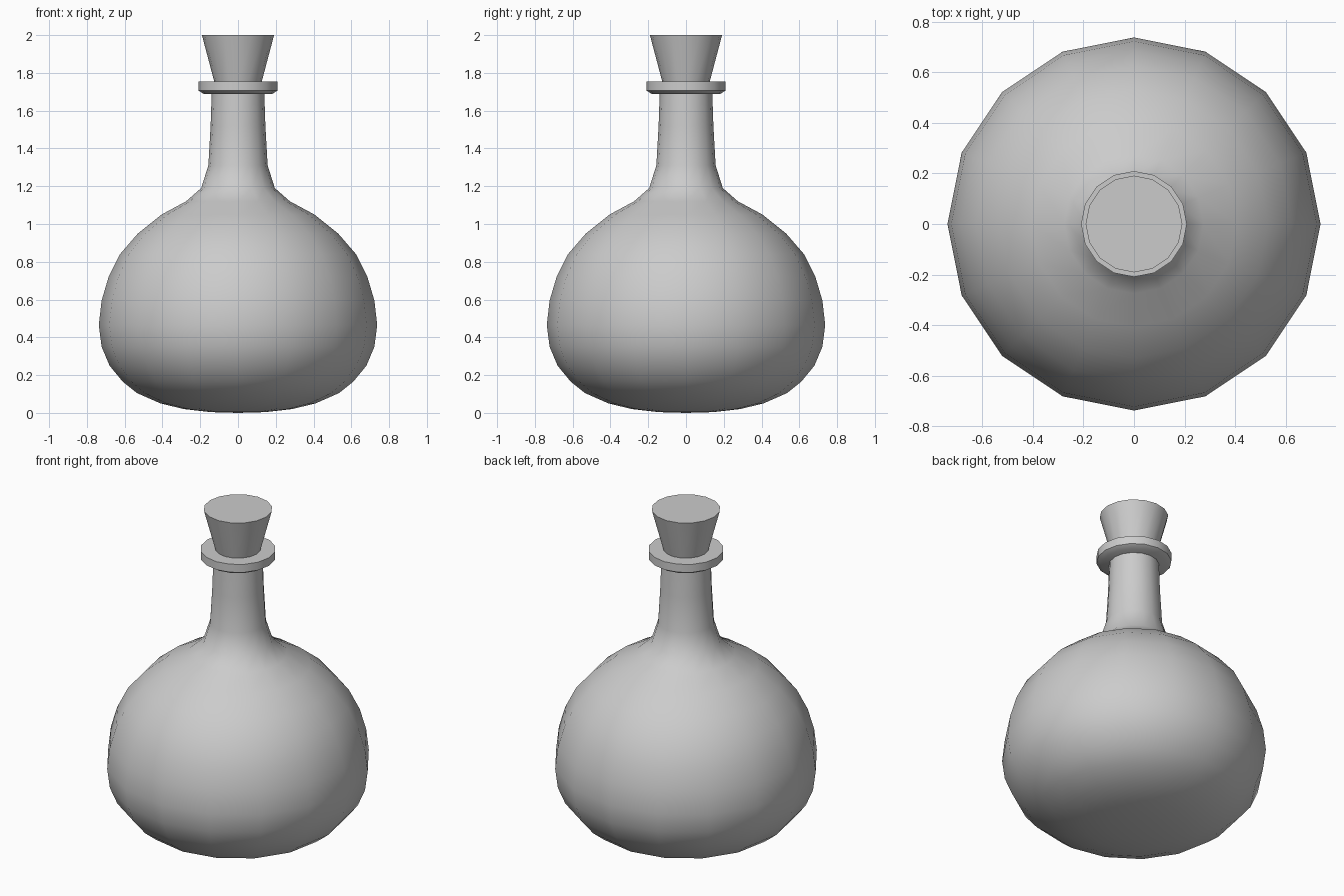
import bpy
import bmesh
from math import cos, sin, pi, radians

SIDES = 16

default = bpy.data.objects.get("Cube")
if default:
    bpy.data.objects.remove(default, do_unlink=True)

grey = bpy.data.materials.new("plain grey")
grey.use_nodes = True
colour = (0.6, 0.6, 0.6, 1)
grey.diffuse_color = colour
grey.node_tree.nodes["Principled BSDF"].inputs["Base Color"].default_value = colour


def lathe(name, profile):
    """Turn a (radius, height) profile about z; both ends are closed."""
    bm = bmesh.new()
    rings = []
    for r, z in profile:
        if r == 0:
            rings.append([bm.verts.new((0, 0, z))] * SIDES)
        else:
            rings.append([bm.verts.new((r * cos(2 * pi * i / SIDES), r * sin(2 * pi * i / SIDES), z))
                          for i in range(SIDES)])
    for low, high in zip(rings, rings[1:]):
        for i in range(SIDES):
            j = (i + 1) % SIDES
            corners = dict.fromkeys([low[i], low[j], high[j], high[i]])
            bm.faces.new(list(corners))
    for ring in (rings[0], rings[-1]):
        if ring[0] is not ring[1]:
            bm.faces.new(ring)
    bmesh.ops.recalc_face_normals(bm, faces=bm.faces)
    mesh = bpy.data.meshes.new(name)
    bm.to_mesh(mesh)
    bm.free()
    mesh.materials.append(grey)
    obj = bpy.data.objects.new(name, mesh)
    bpy.context.collection.objects.link(obj)
    bpy.ops.object.select_all(action='DESELECT')
    obj.select_set(True)
    bpy.context.view_layer.objects.active = obj
    bpy.ops.object.shade_smooth_by_angle(angle=radians(45))
    return obj


# Round belly flowing into the neck
lathe("flask_body", [
    (0, 0), (0.145, 0.004), (0.285, 0.02), (0.41, 0.05), (0.535, 0.105),
    (0.61, 0.165), (0.68, 0.25), (0.722, 0.35), (0.737, 0.465), (0.722, 0.595),
    (0.685, 0.72), (0.625, 0.84), (0.53, 0.95), (0.405, 1.05), (0.275, 1.12),
    (0.195, 1.19), (0.157, 1.31), (0.145, 1.52), (0.139, 1.70)])

# Lip ring with a bevelled underside
lathe("lip_ring", [(0.18, 1.688), (0.209, 1.706), (0.209, 1.755)])

# Tapered stopper
lathe("stopper", [(0.122, 1.74), (0.191, 2.0)])
